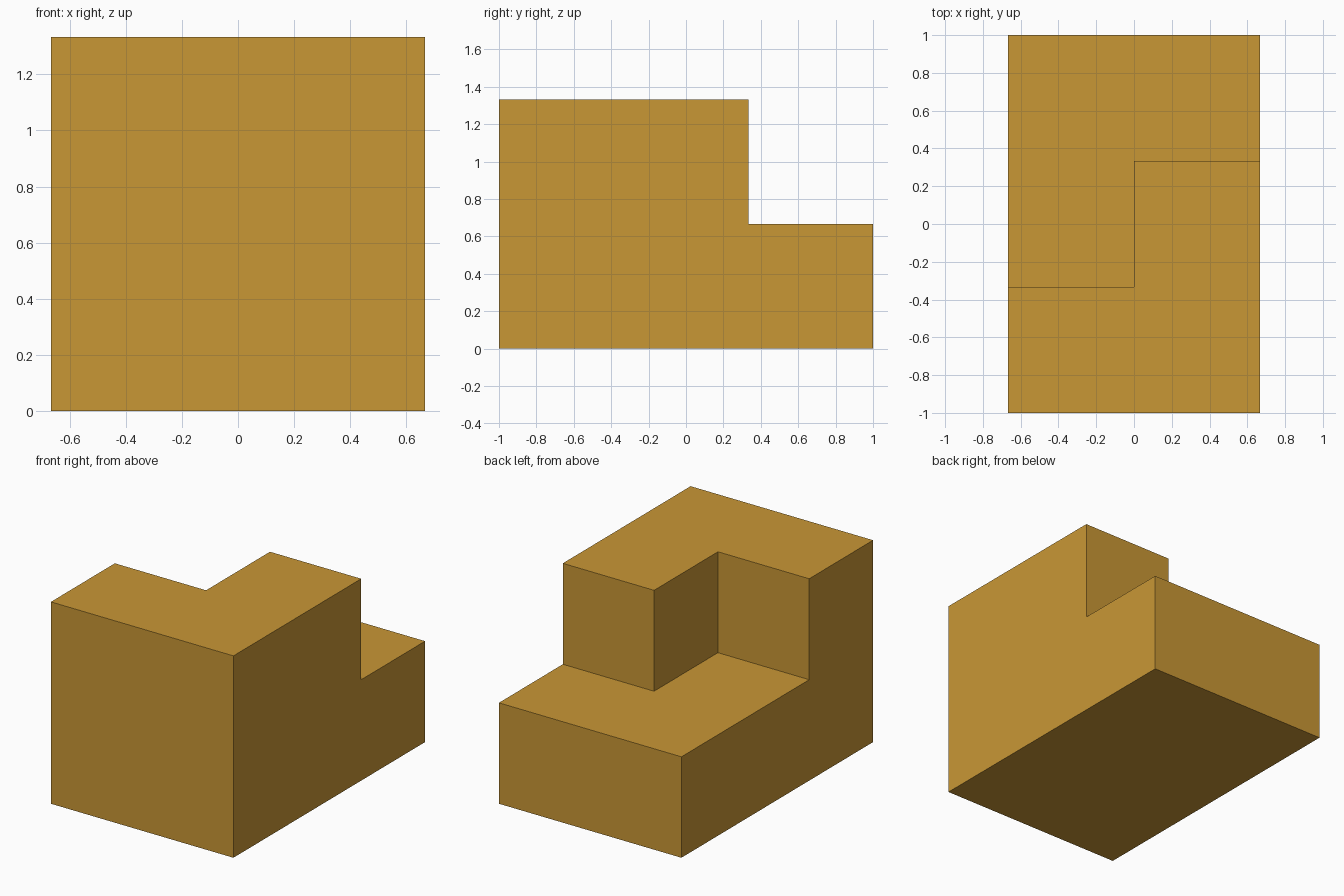
import bpy
import bmesh

default_cube = bpy.data.objects.get("Cube")
if default_cube:
    bpy.data.objects.remove(default_cube, do_unlink=True)

U = 2 / 3      # side of one unit cell: the block is 2 x 3 x 2 cells
OVER = 0.2     # cutter overshoot past the outer walls

# Single ochre colour
ochre = bpy.data.materials.new("ochre")
ochre.use_nodes = True
colour = (0.584, 0.309, 0.036, 1)
ochre.diffuse_color = colour
ochre.node_tree.nodes["Principled BSDF"].inputs["Base Color"].default_value = colour


def prism(name, outline, bottom, top):
    """Extrude a flat outline upwards into a closed solid."""
    bm = bmesh.new()
    face = bm.faces.new([bm.verts.new((x, y, bottom)) for x, y in outline])
    side = bmesh.ops.extrude_face_region(bm, geom=[face])["geom"]
    verts = [v for v in side if isinstance(v, bmesh.types.BMVert)]
    bmesh.ops.translate(bm, verts=verts, vec=(0, 0, top - bottom))
    bmesh.ops.recalc_face_normals(bm, faces=bm.faces)
    mesh = bpy.data.meshes.new(name)
    bm.to_mesh(mesh)
    bm.free()
    mesh.materials.append(ochre)
    obj = bpy.data.objects.new(name, mesh)
    bpy.context.collection.objects.link(obj)
    return obj


# Full block
block = prism("stepped_block", [(-U, -1), (U, -1), (U, 1), (-U, 1)], 0, 2 * U)

# L-shaped notch in the upper back, one cell deeper on the right half
far_x, far_y = U + OVER, 1 + OVER
notch = prism("notch_cutter",
              [(-far_x, -U / 2), (0, -U / 2), (0, U / 2),
               (far_x, U / 2), (far_x, far_y), (-far_x, far_y)],
              U, 2 * U + OVER)
notch.hide_render = True

# Cut the notch and drop the cutter
cut = block.modifiers.new("notch", 'BOOLEAN')
cut.operation = 'DIFFERENCE'
cut.solver = 'EXACT'
cut.object = notch
bpy.context.view_layer.objects.active = block
block.select_set(True)
bpy.ops.object.modifier_apply(modifier=cut.name)
bpy.data.objects.remove(notch, do_unlink=True)
